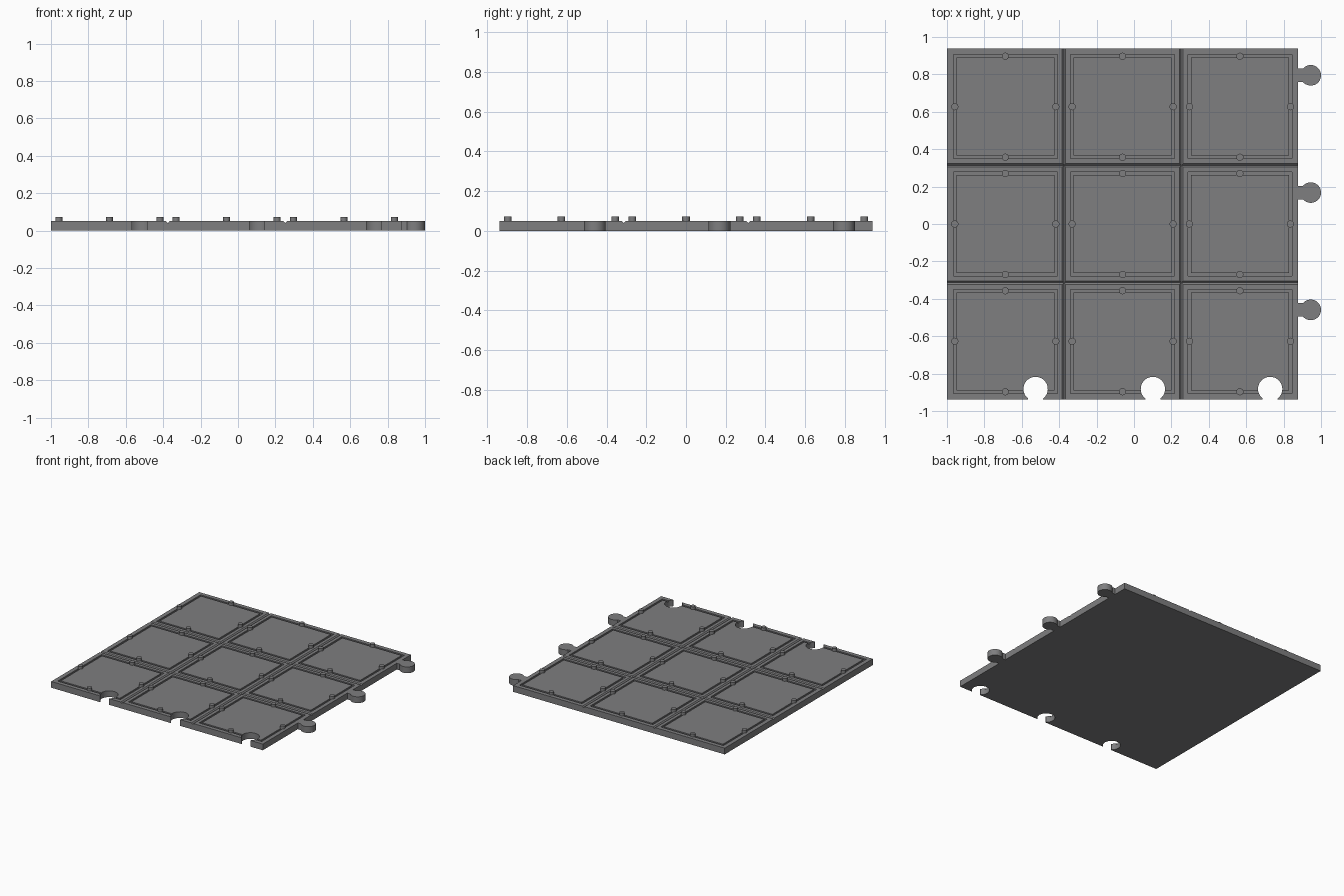
import bpy, bmesh, math

if "Cube" in bpy.data.objects:
    bpy.data.objects.remove(bpy.data.objects["Cube"])

PITCH = 0.627            # tile spacing
CENTRES_X = [-0.688 + PITCH * i for i in range(3)]
CENTRES_Y = [PITCH * (i - 1) for i in range(3)]
X0, X1, Y0, Y1 = -1.0, 0.877, -0.938, 0.938
TOP = 0.05

grey = bpy.data.materials.new("plate grey")
grey.diffuse_color = (0.21, 0.21, 0.215, 1)
grey.use_nodes = True
grey.node_tree.nodes["Principled BSDF"].inputs["Base Color"].default_value = grey.diffuse_color


def make_object(name, bm):
    bmesh.ops.recalc_face_normals(bm, faces=bm.faces)
    mesh = bpy.data.meshes.new(name)
    bm.to_mesh(mesh)
    bm.free()
    mesh.materials.append(grey)
    ob = bpy.data.objects.new(name, mesh)
    bpy.context.collection.objects.link(ob)
    return ob


def extrude(bm, face, vector):
    out = bmesh.ops.extrude_face_region(bm, geom=[face])
    verts = [v for v in out["geom"] if isinstance(v, bmesh.types.BMVert)]
    bmesh.ops.translate(bm, verts=verts, vec=vector)


def arc(cx, cy, r, start, end, steps=28):
    return [(cx + r * math.cos(start + (end - start) * i / steps),
             cy + r * math.sin(start + (end - start) * i / steps)) for i in range(steps + 1)]


def cut(target, cutter):
    mod = target.modifiers.new("cut", 'BOOLEAN')
    mod.object = cutter
    mod.solver = 'EXACT'
    bpy.context.view_layer.objects.active = target
    bpy.ops.object.modifier_apply(modifier=mod.name)
    bpy.data.objects.remove(cutter)


# Plate outline: keyhole sockets along the front, round tabs along the right
outline = [(X0, Y0)]
for cx in CENTRES_X:
    x, y, r, half = cx + 0.162, -0.882, 0.065, 0.04
    a = math.asin(half / r)
    outline += [(x - half, Y0)]
    outline += arc(x, y, r, -math.pi / 2 - a, -math.pi * 1.5 - (math.pi - a))
    outline += [(x + half, Y0)]
outline += [(X1, Y0)]
for cy in CENTRES_Y:
    x, y, r, half = 0.945, cy + 0.168, 0.055, 0.036
    a = math.asin(half / r)
    outline += [(X1, y - half)]
    outline += arc(x, y, r, -math.pi + a, math.pi - a)
    outline += [(X1, y + half)]
outline += [(X1, Y1), (X0, Y1)]

bm = bmesh.new()
extrude(bm, bm.faces.new([bm.verts.new((x, y, 0)) for x, y in outline]), (0, 0, TOP))
plate = make_object("interlocking_plate", bm)

# V-shaped seams between the tiles
for axis in (0, 1):
    for side in (0, 1):
        c = (CENTRES_X if axis == 0 else CENTRES_Y)[side] + PITCH / 2
        bm = bmesh.new()
        tri = [(c - 0.02, TOP + 0.011), (c, TOP - 0.01), (c + 0.02, TOP + 0.011)]
        if axis == 0:
            face = bm.faces.new([bm.verts.new((u, -1.1, z)) for u, z in tri])
            extrude(bm, face, (0, 2.2, 0))
        else:
            face = bm.faces.new([bm.verts.new((-1.1, u, z)) for u, z in tri])
            extrude(bm, face, (2.2, 0, 0))
        cut(plate, make_object("seam_cutter", bm))

# Square groove framing each tile
bm = bmesh.new()
for cx in CENTRES_X:
    for cy in CENTRES_Y:
        rings = []
        for h in (0.262, 0.278):
            rings.append([bm.verts.new((cx + sx * h, cy + sy * h, TOP - 0.01))
                          for sx, sy in ((-1, -1), (1, -1), (1, 1), (-1, 1))])
        inner, outer = rings
        faces = [bm.faces.new((inner[i], inner[(i + 1) % 4], outer[(i + 1) % 4], outer[i]))
                 for i in range(4)]
        out = bmesh.ops.extrude_face_region(bm, geom=faces)
        bmesh.ops.translate(bm, vec=(0, 0, 0.03),
                            verts=[v for v in out["geom"] if isinstance(v, bmesh.types.BMVert)])
cut(plate, make_object("groove_cutter", bm))

# Four round studs per tile
bm = bmesh.new()
for cx in CENTRES_X:
    for cy in CENTRES_Y:
        for dx, dy in ((1, 0), (-1, 0), (0, 1), (0, -1)):
            ring = [bm.verts.new((x, y, TOP - 0.012)) for x, y in
                    arc(cx + dx * 0.27, cy + dy * 0.27, 0.019, 0, 2 * math.pi * 23 / 24, 23)]
            extrude(bm, bm.faces.new(ring), (0, 0, 0.034))
studs = make_object("studs", bm)

# Smooth the round walls, keep the hard edges
for ob in (plate, studs):
    bpy.ops.object.select_all(action='DESELECT')
    ob.select_set(True)
    bpy.context.view_layer.objects.active = ob
    bpy.ops.object.shade_smooth_by_angle(angle=math.radians(30))
